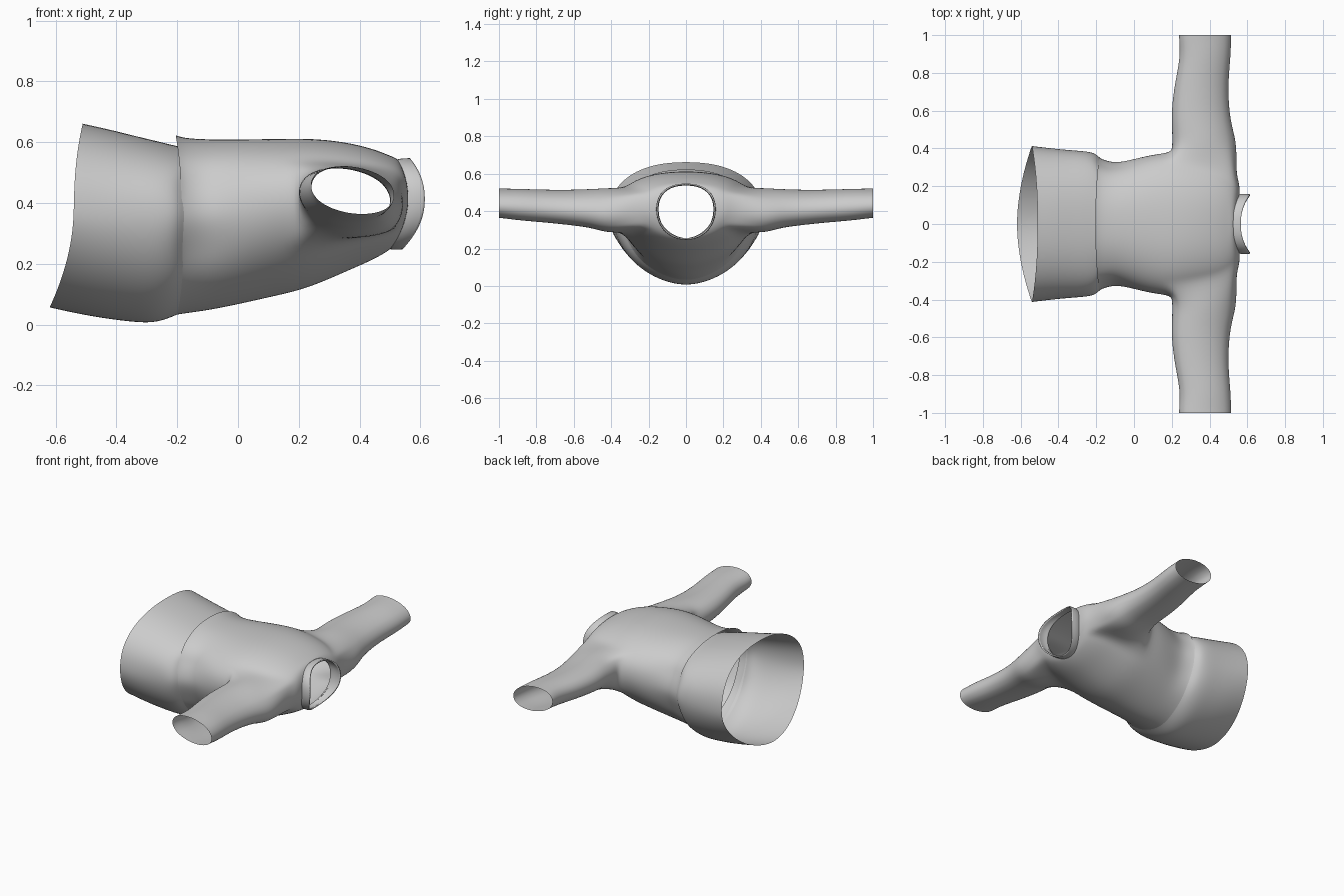
import bpy, bmesh
from math import sin, cos, pi, atan2, copysign

if "Cube" in bpy.data.objects:
    bpy.data.objects.remove(bpy.data.objects["Cube"])

N = 32  # points around each body ring


def ring_point(k, x, w, lo, hi, zw, dlo=0, dhi=0, gather=0, plo=1.85, phi=2.3):
    """Point k of a closed cross-section: width w, bottom lo, top hi, widest at zw.
    dlo / dhi shift the bottom / top along x, gather adds cloth pleats."""
    a = 2 * pi * k / N
    c, s = cos(a), sin(a)
    p, h, d = (phi, hi - zw, dhi) if s > 0 else (plo, zw - lo, dlo)
    y = copysign(abs(c) ** (2 / p), c) * w
    z = zw + copysign(abs(s) ** (2 / p), s) * h
    g = 1 + gather * cos(8 * a) * abs(c)
    return (x + d * s * s, y * g, z)


def loft(bm, rings, skip=lambda i, k: False):
    """Skin a list of vertex rings, leaving out the faces chosen by skip."""
    for i in range(len(rings) - 1):
        n = len(rings[i])
        for k in range(n):
            if not skip(i, k):
                m = (k + 1) % n
                bm.faces.new((rings[i][k], rings[i][m], rings[i + 1][m], rings[i + 1][k]))


def body_rings(bm, table):
    return [[bm.verts.new(ring_point(k, *row)) for k in range(N)] for row in table]


def finish(bm, name, levels=2):
    bmesh.ops.recalc_face_normals(bm, faces=bm.faces[:])
    for f in bm.faces:
        f.smooth = True
    me = bpy.data.meshes.new(name)
    bm.to_mesh(me)
    bm.free()
    ob = bpy.data.objects.new(name, me)
    bpy.context.collection.objects.link(ob)
    sub = ob.modifiers.new("smooth_cloth", "SUBSURF")
    sub.levels = sub.render_levels = levels
    return ob


# Jacket body: x, half width, bottom, top, widest z, bottom shift, top shift, pleats
TORSO = [
    (-0.185, .350, .028, .624, .36, -.03, -.02, .015),
    (-0.165, .338, .034, .614, .36, -.02, -.01, .025),
    (-0.10, .318, .045, .610, .36, 0, 0, .02),
    (0.00, .345, .065, .610, .38),
    (0.10, .370, .088, .611, .40),
    (0.20, .380, .110, .613, .41),
    (0.28, .368, .140, .610, .41),
    (0.37, .350, .180, .598, .41),
    (0.46, .325, .215, .577, .41, -.01, -.01),
    (0.54, .270, .240, .558, .41, -.05, -.045),
    (0.56, .210, .248, .550, .41, -.06, -.045),
    (0.56, .155, .255, .543, .41, -.05, -.035),
]
I0, I1, J = 5, 9, 3  # armhole: ring range and points above / below the widest line

# Sleeve outlines: y, x low, x high, z low, z high
SLEEVE = [
    (.415, .200, .548, .278, .525), (.50, .200, .525, .308, .520),
    (.60, .195, .505, .322, .515), (.75, .215, .500, .338, .515),
    (.88, .243, .513, .348, .520), (.97, .237, .516, .360, .521),
    (1.0, .237, .516, .363, .522),
]

bm = bmesh.new()
rings = body_rings(bm, TORSO)


def in_armhole(i, k):
    return I0 <= i < I1 and any((k - c) % N in [*range(J), *range(N - J, N)] for c in (0, N // 2))


loft(bm, rings, in_armhole)

# Armhole border as (ring, point) pairs, counter-clockwise
border = ([(i, -J) for i in range(I0, I1)] + [(I1, j) for j in range(-J, J)]
          + [(i, J) for i in range(I1, I0, -1)] + [(I0, j) for j in range(J, -J, -1)])

# Sleeves grow out of the armholes on both sides
for side in (1, -1):
    tube = [[rings[i][(j if side > 0 else N // 2 - j) % N] for i, j in border]]
    for y, x0, x1, z0, z1 in SLEEVE:
        loop = []
        for i, j in border:
            a = atan2(j / J, (i - (I0 + I1) / 2) / ((I1 - I0) / 2))
            dx = cos(a) * (x1 - x0) / 2
            z = (z0 + z1) / 2 + sin(a) * (z1 - z0) / 2 - .12 * dx
            loop.append(bm.verts.new(((x0 + x1) / 2 + dx, side * y, z)))
        tube.append(loop)
    loft(bm, tube)
finish(bm, "jacket_body_and_sleeves")

# Flared lower panel, tucked under the body edge
bm = bmesh.new()
loft(bm, body_rings(bm, [
    (-0.15, .322, .046, .585, .36, 0, 0, .02),
    (-0.18, .345, .036, .585, .36, -.01, 0, .025),
    (-0.205, .375, .020, .589, .36, -.02, 0, .01),
    (-0.26, .388, .002, .603, .36, -.02, 0),
    (-0.34, .393, .008, .622, .36, -.02, 0),
    (-0.44, .403, .024, .645, .36, -.04, .01),
    (-0.53, .414, .052, .662, .37, -.08, .02),
    (-0.54, .415, .055, .663, .37, -.08, .03),
]))
finish(bm, "lower_panel")

# Standing collar band, longest at the sides
bm = bmesh.new()
loft(bm, body_rings(bm, [
    (0.545, .155, .247, .545, .41, -.045, -.02, 0, 2.1, 2.3),
    (0.58, .162, .245, .548, .41, -.06, -.035, 0, 2.1, 2.3),
    (0.615, .158, .247, .548, .41, -.075, -.05, 0, 2.1, 2.3),
]))
collar = finish(bm, "collar")
thick = collar.modifiers.new("thickness", "SOLIDIFY")
thick.thickness = .008
